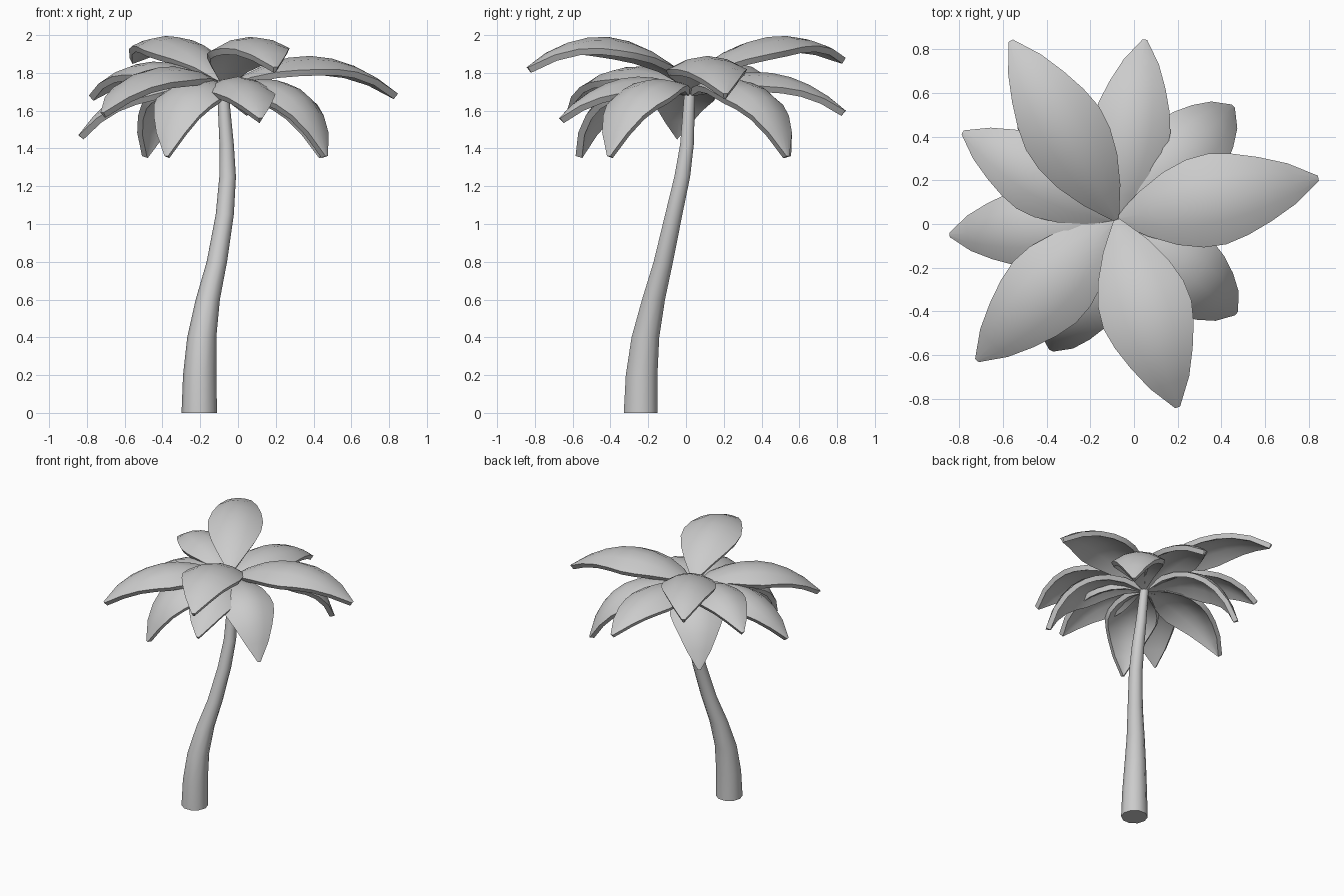
import bpy, bmesh, math
from mathutils import Vector

cube = bpy.data.objects.get("Cube")
if cube:
    bpy.data.objects.remove(cube, do_unlink=True)

grey = bpy.data.materials.new("plain_grey")
grey.use_nodes = True
COLOUR = (0.6, 0.6, 0.6, 1)
grey.diffuse_color = COLOUR
grey.node_tree.nodes["Principled BSDF"].inputs["Base Color"].default_value = COLOUR


def finish(name, bm, thickness=0):
    """Turn a bmesh into a smooth-shaded object with crisp edges."""
    bmesh.ops.recalc_face_normals(bm, faces=bm.faces)
    mesh = bpy.data.meshes.new(name)
    bm.to_mesh(mesh)
    bm.free()
    mesh.materials.append(grey)
    obj = bpy.data.objects.new(name, mesh)
    bpy.context.collection.objects.link(obj)
    bpy.ops.object.select_all(action='DESELECT')
    obj.select_set(True)
    bpy.context.view_layer.objects.active = obj
    if thickness:
        mod = obj.modifiers.new("thickness", 'SOLIDIFY')
        mod.thickness = thickness
        mod.offset = -1
        bpy.ops.object.modifier_apply(modifier=mod.name)
    bpy.ops.object.shade_smooth_by_angle(angle=math.radians(40))
    return obj


def bridge(bm, rows, closed):
    """Fill quads between successive rows of vertices."""
    for a, b in zip(rows, rows[1:]):
        n = len(a)
        for i in range(n if closed else n - 1):
            j = (i + 1) % n
            bm.faces.new((a[i], a[j], b[j], b[i]))


# Trunk: tapering rings along a leaning S-shaped path (x, y, z, radius)
TRUNK = [(-.205, -.24, 0, .094), (-.203, -.235, .2, .088), (-.192, -.215, .4, .077),
         (-.16, -.172, .6, .064), (-.112, -.12, .8, .054), (-.07, -.065, 1.05, .048),
         (-.055, -.02, 1.25, .044), (-.06, .005, 1.42, .038), (-.08, .02, 1.7, .03)]
SIDES = 10
bm = bmesh.new()
rings = [[bm.verts.new((x + r * math.cos(math.tau * i / SIDES),
                        y + r * math.sin(math.tau * i / SIDES), z))
          for i in range(SIDES)] for x, y, z, r in TRUNK]
bridge(bm, rings, True)
bm.faces.new(rings[0])
bm.faces.new(rings[-1])
finish("trunk", bm)

# Leaves: arched blades from the crown to each tip
CROWN = Vector((-.08, .02, 1.71))
WIDTHS = [.015, .105, .17, .205, .212, .19, .15, .095, .012]
ACROSS = 4


def leaf(name, tip, mid_z, reach, width, base_z=0):
    start = CROWN + Vector((0, 0, base_z))
    tip = Vector(tip)
    control = start.lerp(tip, reach)
    control.z = 2 * mid_z - (start.z + tip.z) / 2
    side = (tip - start).cross(Vector((0, 0, 1))).normalized()
    bm = bmesh.new()
    rows = []
    last = len(WIDTHS) - 1
    for k, w in enumerate(WIDTHS):
        t = k / last
        point = start.lerp(control, t).lerp(control.lerp(tip, t), t)
        along = control.lerp(tip, t) - start.lerp(control, t)
        up = side.cross(along).normalized()
        row = []
        for i in range(ACROSS + 1):
            s = 2 * i / ACROSS - 1
            offset = side * s * w * width - up * 1.6 * (s * w) ** 2
            row.append(bm.verts.new(point + offset))
        rows.append(row)
    bridge(bm, rows, False)
    bm.normal_update()
    # Faces must look upward so thickness grows underneath
    obj = finish_upward(name, bm)
    return obj


def finish_upward(name, bm):
    obj_faces = list(bm.faces)
    bmesh.ops.recalc_face_normals(bm, faces=obj_faces)
    if sum(f.normal.z * f.calc_area() for f in obj_faces) < 0:
        bmesh.ops.reverse_faces(bm, faces=obj_faces)
    # Lower skin and rim
    for f in obj_faces:
        f.normal_update()
    for v in bm.verts:
        v.normal_update()
    thick = 0.036
    lower = {v: bm.verts.new(v.co - v.normal * thick) for v in list(bm.verts)}
    rim = [e for e in bm.edges if e.is_boundary]
    for f in obj_faces:
        bm.faces.new([lower[v] for v in reversed(f.verts)])
    for e in rim:
        a, b = e.verts
        bm.faces.new((a, b, lower[b], lower[a]))
    return finish(name, bm)


# High leaves: (name, tip, height at mid-length, reach of bend, width, base lift)
leaf("top_leaf_back", (-.565, .84, 1.88), 1.99, .5, .92, .04)
leaf("top_leaf_front", (.2, -.84, 1.83), 1.99, .5, 1, .04)
leaf("long_leaf_left", (.845, .21, 1.69), 1.89, .5, 1)

# Middle leaves
leaf("middle_leaf_back", (.05, .845, 1.6), 1.80, .55, .86)
leaf("middle_leaf_back_right", (-.785, .42, 1.68), 1.86, .55, .86)
leaf("middle_leaf_right", (-.845, -.05, 1.47), 1.75, .6, .86)
leaf("middle_leaf_front_right", (-.72, -.625, 1.59), 1.83, .55, .95)
leaf("middle_leaf_front", (.12, -.67, 1.56), 1.77, .55, .85)

# Drooping leaves
for name, x, y in (("low_leaf_back_left", .455, .54), ("low_leaf_front_left", .47, -.41),
                   ("low_leaf_front_right", -.38, -.58), ("low_leaf_back_right", -.5, .55)):
    leaf(name, (x, y, 1.36), 1.73, .8, .9)
